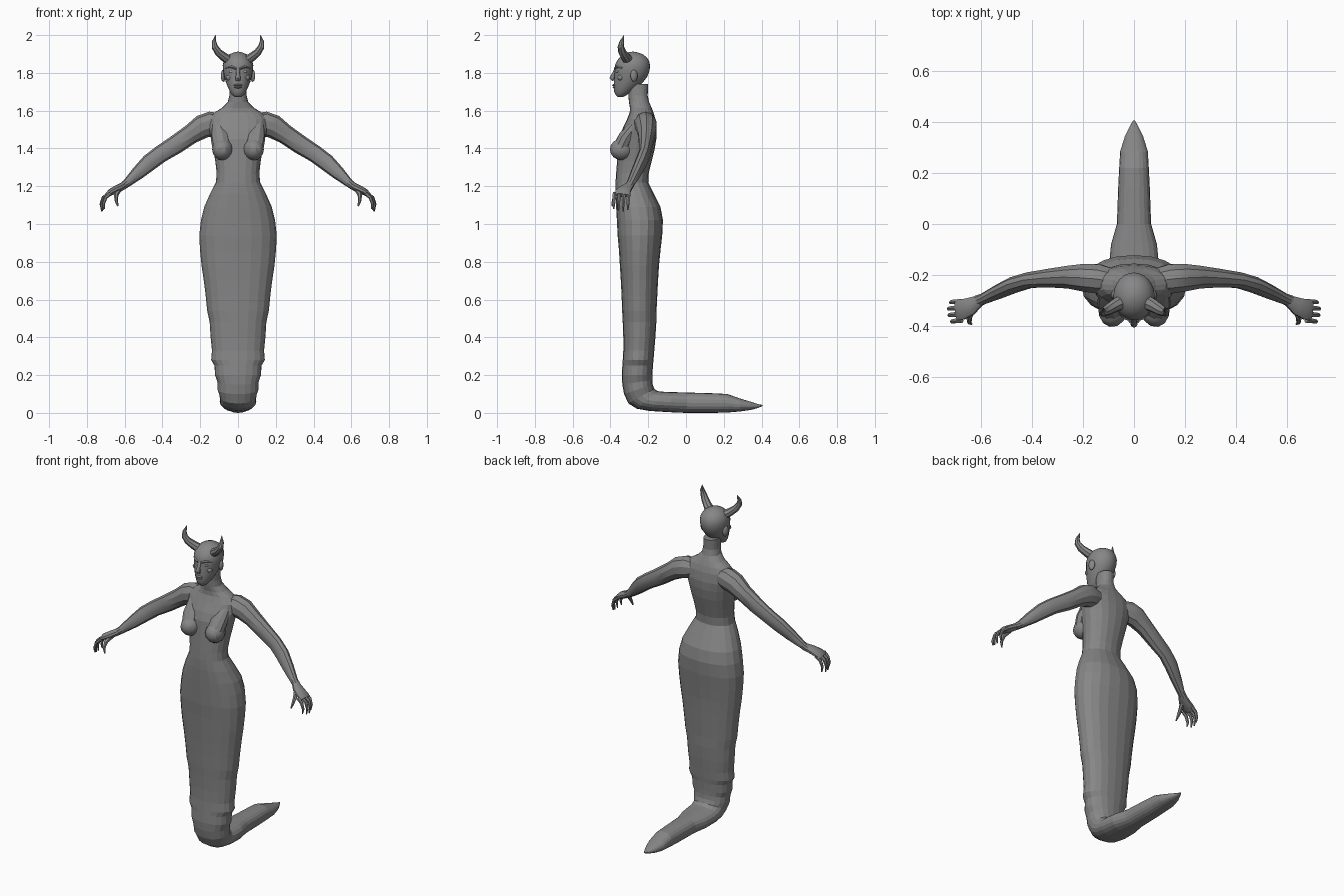
import bpy, bmesh, math
from mathutils import Vector, Matrix


def material(name, value):
    m = bpy.data.materials.new(name)
    m.diffuse_color = (value, value, value, 1)
    return m


STONE = material("stone grey", 0.24)
PALE = material("pale grey", 0.45)


def finish(name, bm, mat=STONE, mirror=False, smooth=None):
    bmesh.ops.recalc_face_normals(bm, faces=bm.faces)
    me = bpy.data.meshes.new(name)
    bm.to_mesh(me)
    bm.free()
    ob = bpy.data.objects.new(name, me)
    bpy.context.collection.objects.link(ob)
    me.materials.append(mat)
    if mirror:
        ob.modifiers.new("mirror", "MIRROR").use_mirror_merge = False
    if smooth:
        bpy.ops.object.select_all(action="DESELECT")
        ob.select_set(True)
        bpy.context.view_layer.objects.active = ob
        bpy.ops.object.shade_smooth_by_angle(angle=math.radians(smooth))
    return ob


def loft(bm, rings):
    rows = [[bm.verts.new(p) for p in r] for r in rings]
    n = len(rows[0])
    for a, b in zip(rows, rows[1:]):
        for i in range(n):
            j = (i + 1) % n
            bm.faces.new((a[i], a[j], b[j], b[i]))
    bm.faces.new(rows[0])
    bm.faces.new(rows[-1])


def section(front, back, hw, n=20, power=0.9):
    """Rounded ring between a front and a back (y, z) point."""
    f, b = Vector((0, *front)), Vector((0, *back))
    mid, half = (f + b) / 2, (f - b) / 2
    pts = []
    for i in range(n):
        a = 2 * math.pi * i / n
        c, s = math.cos(a), math.sin(a)
        c = math.copysign(abs(c) ** power, c)
        s = math.copysign(abs(s) ** power, s)
        pts.append(mid + Vector((hw * c, 0, 0)) + half * s)
    return pts


def tube(bm, path, n=8):
    """path: (x, y, z, radius across, radius along y)"""
    pts = [Vector(p[:3]) for p in path]
    rings = []
    for i, p in enumerate(pts):
        t = (pts[min(i + 1, len(pts) - 1)] - pts[max(i - 1, 0)]).normalized()
        ref = Vector((0, 1, 0))
        v = (ref - t * ref.dot(t)).normalized()
        u = t.cross(v)
        ra, rb = path[i][3], path[i][4]
        rings.append([p + u * ra * math.cos(2 * math.pi * k / n)
                      + v * rb * math.sin(2 * math.pi * k / n) for k in range(n)])
    loft(bm, rings)


def ball(bm, loc, size, u=12, v=8, tilt=0):
    m = (Matrix.Translation(loc) @ Matrix.Rotation(tilt, 4, "Z")
         @ Matrix.Diagonal((*size, 1)))
    bmesh.ops.create_uvsphere(bm, u_segments=u, v_segments=v, radius=1, matrix=m)


# Torso, hips and upper tail: z, half width, front y, back y
UPRIGHT = [
    (1.74, .043, -.31, -.20), (1.68, .046, -.305, -.203), (1.645, .054, -.302, -.195),
    (1.615, .085, -.297, -.182), (1.59, .125, -.298, -.172), (1.555, .155, -.312, -.162),
    (1.50, .155, -.338, -.155), (1.45, .142, -.355, -.157), (1.39, .13, -.36, -.167),
    (1.33, .12, -.365, -.182), (1.27, .113, -.37, -.197), (1.22, .117, -.373, -.20),
    (1.16, .148, -.373, -.17), (1.09, .179, -.37, -.135), (1.02, .196, -.366, -.122),
    (.94, .205, -.362, -.126), (.86, .201, -.355, -.135), (.78, .193, -.35, -.143),
    (.70, .181, -.345, -.148), (.62, .171, -.341, -.152), (.54, .163, -.338, -.156),
    (.48, .15, -.335, -.157), (.40, .145, -.332, -.162), (.33, .138, -.332, -.168),
    (.28, .142, -.335, -.172), (.25, .124, -.337, -.175)]
# Bend and floor tail: front y z, back y z, half width
FLOOR = [
    (-.34, .20, -.178, .20, .122), (-.337, .15, -.178, .175, .108),
    (-.328, .10, -.176, .15, .108), (-.305, .05, -.168, .128, .097),
    (-.26, .022, -.15, .115, .096), (-.19, .010, -.12, .112, .097),
    (-.09, .004, -.07, .11, .09), (0, 0, 0, .108, .067),
    (.14, 0, .14, .104, .062), (.22, .002, .22, .10, .058),
    (.29, .008, .28, .078, .054), (.345, .016, .34, .06, .036),
    (.38, .026, .38, .047, .018), (.405, .036, .405, .042, .004)]
bm = bmesh.new()
loft(bm, [section((f, z), (b, z), w) for z, w, f, b in UPRIGHT]
     + [section((fy, fz), (by, bz), w) for fy, fz, by, bz, w in FLOOR])
finish("body_and_tail", bm)

# Breasts
bm = bmesh.new()
ball(bm, (.082, -.338, 1.395), (.056, .066, .058), 12, 8, .2)
tube(bm, [(.11, -.265, 1.53, .03, .03), (.095, -.318, 1.46, .05, .04),
          (.085, -.345, 1.40, .05, .045)], 10)
finish("breasts", bm, mirror=True, smooth=30)

# Arms
bm = bmesh.new()
tube(bm, [(.08, -.225, 1.535, .05, .05), (.14, -.215, 1.53, .066, .06),
          (.19, -.21, 1.515, .063, .057), (.25, -.208, 1.475, .052, .047),
          (.33, -.212, 1.42, .05, .038), (.41, -.22, 1.37, .046, .032),
          (.47, -.238, 1.325, .045, .032), (.53, -.265, 1.27, .036, .028),
          (.59, -.293, 1.215, .022, .022), (.615, -.303, 1.197, .02, .024)], 10)
finish("arms", bm, mirror=True, smooth=30)

# Hands with fingers and thumb
bm = bmesh.new()
tube(bm, [(.605, -.30, 1.203, .02, .023), (.64, -.322, 1.185, .021, .036),
          (.675, -.335, 1.168, .018, .042), (.695, -.338, 1.152, .011, .04)], 10)
for i in range(4):
    y = -.303 - .025 * i
    reach = (0, .008, .006, -.004)[i]
    tube(bm, [(.675, y, 1.163, .011, .011), (.705 + reach, y - .002, 1.14, .010, .010),
              (.717 + reach, y - .004, 1.105, .008, .008),
              (.712 + reach, y - .005, 1.075 - reach, .004, .004)], 6)
tube(bm, [(.63, -.33, 1.18, .014, .014), (.645, -.365, 1.155, .012, .012),
          (.645, -.385, 1.125, .009, .009), (.636, -.392, 1.095, .004, .004)], 6)
finish("hands", bm, mirror=True, smooth=40)

# Head: z, half width, front y, back y
HEAD = [
    (1.672, .016, -.362, -.335), (1.682, .03, -.372, -.315), (1.70, .042, -.38, -.285),
    (1.725, .054, -.382, -.255), (1.75, .064, -.382, -.228), (1.78, .073, -.38, -.205),
    (1.81, .079, -.378, -.193), (1.84, .081, -.376, -.19), (1.865, .075, -.365, -.196),
    (1.885, .062, -.348, -.21), (1.90, .042, -.328, -.232), (1.909, .021, -.306, -.258),
    (1.912, .004, -.286, -.276)]
bm = bmesh.new()
loft(bm, [section((f, z), (b, z), w, 24, 1) for z, w, f, b in HEAD])
finish("head", bm, smooth=50)

# Nose and lips
bm = bmesh.new()
tube(bm, [(0, -.372, 1.822, .009, .006), (0, -.384, 1.795, .010, .008),
          (0, -.392, 1.772, .014, .014), (0, -.384, 1.76, .012, .006)], 8)
ball(bm, (0, -.38, 1.735), (.023, .011, .006))
ball(bm, (0, -.378, 1.724), (.020, .011, .006))
finish("nose_and_lips", bm, smooth=50)

# Brows, cheeks and ears
bm = bmesh.new()
tube(bm, [(.01, -.376, 1.822, .006, .007), (.035, -.366, 1.832, .007, .008),
          (.062, -.335, 1.826, .005, .006)], 8)
ball(bm, (.044, -.345, 1.775), (.02, .018, .017))
ball(bm, (.078, -.275, 1.785), (.012, .02, .032), 12, 8, .35)
finish("brows_cheeks_ears", bm, mirror=True, smooth=50)

# Eyes
bm = bmesh.new()
ball(bm, (.033, -.36, 1.806), (.015, .011, .007))
finish("eyes", bm, PALE, mirror=True, smooth=50)

# Horns
bm = bmesh.new()
tube(bm, [(.045, -.305, 1.865, .026, .03), (.075, -.32, 1.885, .023, .026),
          (.105, -.337, 1.91, .02, .022), (.123, -.345, 1.938, .017, .017),
          (.127, -.34, 1.965, .012, .012), (.119, -.328, 2.0, .001, .001)], 8)
finish("horns", bm, mirror=True, smooth=30)
